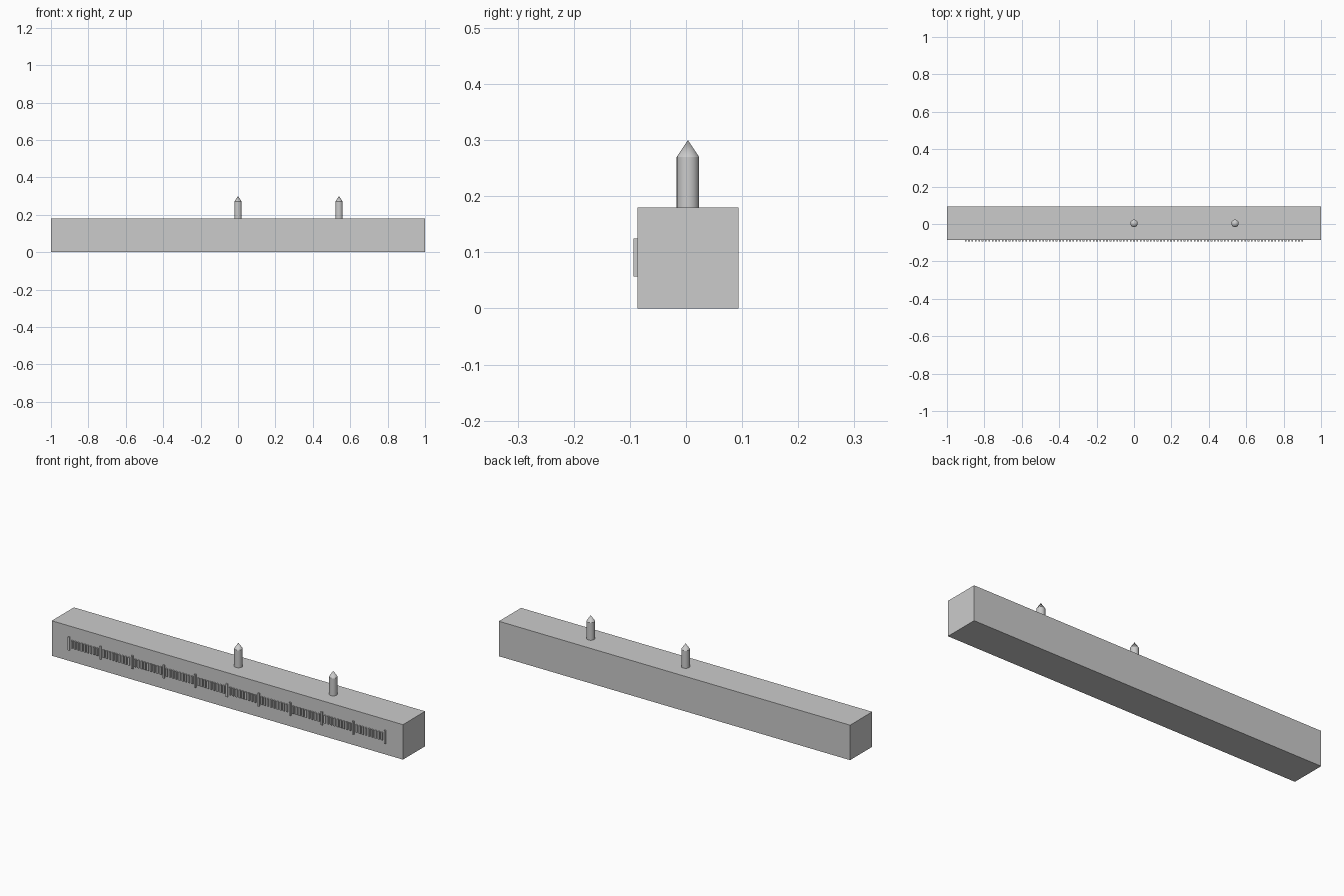
import bpy, bmesh
from mathutils import Matrix, Vector

if "Cube" in bpy.data.objects:
    bpy.data.objects.remove(bpy.data.objects["Cube"])

Y0, Y1, H = -0.0865, 0.0935, 0.18   # bar front, back, height
YC = (Y0 + Y1) / 2


def add_box(bm, lo, hi):
    lo, hi = Vector(lo), Vector(hi)
    m = Matrix.Translation((lo + hi) / 2) @ Matrix.Diagonal((*(hi - lo), 1))
    bmesh.ops.create_cube(bm, size=1, matrix=m)


def make(name, bm):
    mesh = bpy.data.meshes.new(name)
    bm.to_mesh(mesh)
    bm.free()
    ob = bpy.data.objects.new(name, mesh)
    bpy.context.collection.objects.link(ob)
    return ob


# square bar
bm = bmesh.new()
add_box(bm, (-1, Y0, 0), (1, Y1, H))
make("bar", bm)

# raised ruler marks on the front, every tenth one longer
short, long = bmesh.new(), bmesh.new()
for i in range(101):
    x = -0.9 + 0.018 * i
    bm, half = (long, 0.034) if i % 10 == 0 else (short, 0.02)
    w = 0.0045
    add_box(bm, (x - w, Y0 - 0.007, 0.091 - half), (x + w, Y0 + 0.004, 0.091 + half))
make("short_marks", short)
make("long_marks", long)

# two pointed pins on top
for name, x in (("centre_pin", 0.0), ("right_pin", 0.54)):
    bm = bmesh.new()
    prof = [(0, H - 0.01), (0.02, H - 0.01), (0.02, 0.27), (0, 0.30)]
    vs = [bm.verts.new((r, 0, z)) for r, z in prof]
    es = [bm.edges.new(p) for p in zip(vs, vs[1:])]
    bmesh.ops.spin(bm, geom=vs + es, cent=(0, 0, 0), axis=(0, 0, 1),
                   angle=6.283185307, steps=24)
    bmesh.ops.remove_doubles(bm, verts=bm.verts, dist=1e-5)
    bmesh.ops.recalc_face_normals(bm, faces=bm.faces)
    pin = make(name, bm)
    pin.location = (x, YC, 0)
    bpy.ops.object.select_all(action='DESELECT')
    pin.select_set(True)
    bpy.context.view_layer.objects.active = pin
    bpy.ops.object.shade_smooth_by_angle()
